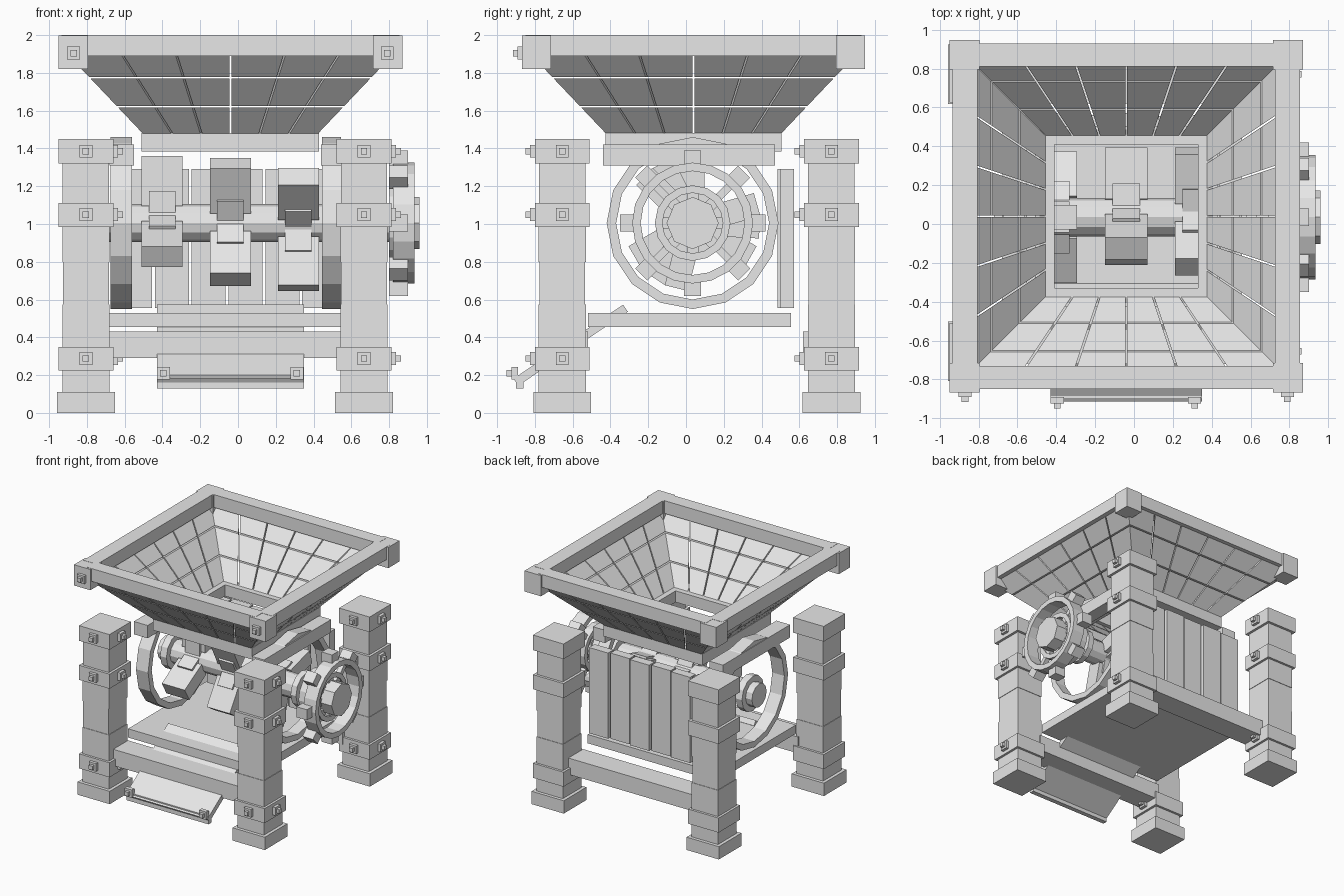
import bpy, bmesh, math
from mathutils import Matrix, Vector

cube = bpy.data.objects.get("Cube")
if cube:
    bpy.data.objects.remove(cube, do_unlink=True)

grey = bpy.data.materials.new("plain_grey")
grey.use_nodes = True
grey.diffuse_color = (0.8, 0.8, 0.8, 1)
grey.node_tree.nodes["Principled BSDF"].inputs["Base Color"].default_value = (0.8, 0.8, 0.8, 1)


def finish(name, bm):
    bmesh.ops.recalc_face_normals(bm, faces=bm.faces)
    mesh = bpy.data.meshes.new(name)
    bm.to_mesh(mesh)
    bm.free()
    mesh.materials.append(grey)
    obj = bpy.data.objects.new(name, mesh)
    bpy.context.collection.objects.link(obj)
    return obj


def box(bm, x, y, z, turn=None):
    """Box from three (low, high) ranges, with an optional matrix."""
    size = Matrix.Diagonal((x[1] - x[0], y[1] - y[0], z[1] - z[0], 1))
    place = Matrix.Translation(((x[0] + x[1]) / 2, (y[0] + y[1]) / 2, (z[0] + z[1]) / 2))
    bmesh.ops.create_cube(bm, size=1, matrix=(turn or Matrix()) @ place @ size)


def bolt(bm, pos, axis):
    """Square washer and nut, sticking out along -y or +x."""
    for half, depth in ((0.034, 0.025), (0.017, 0.05)):
        if axis == "y":
            box(bm, (pos[0] - half, pos[0] + half), (pos[1] - depth, pos[1] + 0.01),
                (pos[2] - half, pos[2] + half))
        else:
            box(bm, (pos[0] - 0.01, pos[0] + depth), (pos[1] - half, pos[1] + half),
                (pos[2] - half, pos[2] + half))


AY, AZ = 0.035, 1.005          # axle line
CX, CY = -0.04, 0.04           # hopper centre


def ring(bm, x0, x1, outer, inner, sides):
    """Ring around the axle line; an inner radius of 0 makes a solid disc."""
    loops = []
    for x, r in ((x0, outer), (x1, outer), (x1, inner), (x0, inner)):
        if r == 0:
            continue
        loops.append([bm.verts.new((x, AY + r * math.sin(math.tau * i / sides),
                                    AZ + r * math.cos(math.tau * i / sides)))
                      for i in range(sides)])
    if inner == 0:
        for loop in loops:
            bm.faces.new(loop)
        pairs = [(0, 1)]
    else:
        pairs = [(0, 1), (1, 2), (2, 3), (3, 0)]
    for a, b in pairs:
        for i in range(sides):
            j = (i + 1) % sides
            bm.faces.new((loops[a][i], loops[a][j], loops[b][j], loops[b][i]))


def radial(angle):
    """Maps local z to a direction at the given angle from +y around the axle."""
    return Matrix.Translation((0, AY, AZ)) @ Matrix.Rotation(math.radians(angle - 90), 4, "X")


# Legs: foot, stacked blocks, collars and bolts
PARTS = ((0, 0.11, 0.153), (0.11, 0.225, 0.125), (0.225, 0.35, 0.145),
         (0.35, 0.575, 0.125), (0.575, 0.8, 0.121), (0.8, 0.985, 0.125),
         (0.985, 1.11, 0.145), (1.11, 1.32, 0.123), (1.32, 1.45, 0.145))
for side, lx in (("right", -0.805), ("left", 0.667)):
    for end, ly in (("front", -0.655), ("back", 0.77)):
        bm = bmesh.new()
        for z0, z1, h in PARTS:
            box(bm, (lx - h, lx + h), (ly - h, ly + h), (z0, z1))
        for z in (0.288, 1.05, 1.385):
            bolt(bm, (lx, ly - 0.145, z), "y")
            bolt(bm, (lx + 0.145, ly, z), "x")
        finish(f"{end}_{side}_leg", bm)

# Hopper rim: four beams, corner blocks and front bolts
bm = bmesh.new()
for s in (-1, 1):
    box(bm, sorted((CX + s * 0.765, CX + s * 0.895)), (CY - 0.8, CY + 0.8), (1.89, 2))
    box(bm, (CX - 0.8, CX + 0.8), sorted((CY + s * 0.77, CY + s * 0.89)), (1.89, 2))
    for t in (-1, 1):
        box(bm, sorted((CX + s * 0.755, CX + s * 0.91)),
            sorted((CY + t * 0.755, CY + t * 0.907)), (1.82, 1.998))
    bolt(bm, (CX + s * 0.83, CY - 0.907, 1.905), "y")
finish("hopper_rim", bm)

# Hopper funnel: four sloped walls of tiles with gaps
bm = bmesh.new()
BANDS = ((1.48, 1.616), (1.624, 1.77), (1.778, 1.9))
GAP = 0.005
for quarter in range(4):
    turn = Matrix.Translation((CX, CY, 0)) @ Matrix.Rotation(quarter * math.pi / 2, 4, "Z")
    for z0, z1 in BANDS:
        for col in range(-3, 3):
            corners = []
            for inset in (0, 0.05):
                for z, edges in ((z0, (col, col + 1)), (z1, (col + 1, col))):
                    r = 0.465 + (z - 1.48) * 0.95 - inset
                    for e in edges:
                        shift = GAP if e == col else -GAP
                        if abs(e) == 3:
                            shift = 0
                        corners.append(bm.verts.new(turn @ Vector((r * e / 3 + shift, -r, z))))
            o, n = corners[:4], corners[4:]
            bm.faces.new(o)
            bm.faces.new(n)
            for i in range(4):
                j = (i + 1) % 4
                bm.faces.new((o[i], o[j], n[j], n[i]))
finish("hopper_funnel", bm)

# Hopper throat: square frame below the funnel
bm = bmesh.new()
for s in (-1, 1):
    box(bm, sorted((CX + s * 0.37, CX + s * 0.47)), (CY - 0.465, CY + 0.465), (1.385, 1.482))
    box(bm, (CX - 0.37, CX + 0.37), sorted((CY + s * 0.37, CY + s * 0.465)), (1.385, 1.482))
finish("hopper_throat", bm)

# End rings with the crossbars that carry the throat
for name, x0, x1 in (("right", -0.675, -0.56), ("left", 0.445, 0.545)):
    bm = bmesh.new()
    ring(bm, x0, x1, 0.455, 0.405, 16)
    finish(f"{name}_end_ring", bm)
    bm = bmesh.new()
    box(bm, (x0 - 0.005, x1 + 0.01), (-0.44, 0.47), (1.31, 1.42))
    finish(f"{name}_crossbar", bm)

# Axle with flanges
bm = bmesh.new()
ring(bm, -0.72, 0.86, 0.1, 0, 12)
ring(bm, -0.66, -0.6, 0.15, 0, 12)
ring(bm, 0.58, 0.63, 0.15, 0, 12)
ring(bm, 0.69, 0.75, 0.2, 0, 16)
finish("axle", bm)

# Hammers: three arms around the axle on each hub
for n, (x, start) in enumerate(((-0.402, 90), (-0.04, 117), (0.32, 136))):
    bm = bmesh.new()
    for k in range(3):
        turn = radial(start + 120 * k)
        box(bm, (x - 0.109, x + 0.109), (-0.063, 0.063), (0.09, 0.355), turn)
        box(bm, (x - 0.07, x + 0.07), (-0.08, 0.08), (0.04, 0.17), turn)
    finish(f"hammer_{n + 1}", bm)

# Drive wheel: rim, cogs, hub and spokes
bm = bmesh.new()
ring(bm, 0.82, 0.935, 0.32, 0.275, 20)
ring(bm, 0.8, 0.87, 0.2, 0.16, 16)
ring(bm, 0.8, 0.96, 0.138, 0, 8)
for k in range(8):
    box(bm, (0.8, 0.9), (-0.045, 0.045), (0.3, 0.385), radial(45 * k))
    box(bm, (0.81, 0.86), (-0.03, 0.03), (0.12, 0.19), radial(45 * k))
    if k % 2:
        box(bm, (0.82, 0.86), (-0.02, 0.02), (0.18, 0.29), radial(45 * k))
finish("drive_wheel", bm)

# Back planks
bm = bmesh.new()
for k in range(6):
    x = -0.635 + 0.195 * k
    d = 0.012 * (k % 2)
    box(bm, (x, x + 0.18), (0.485 + d, 0.56 + d), (0.555, 1.29))
finish("back_planks", bm)

# Floor and the low beams between the legs
bm = bmesh.new()
box(bm, (-0.68, 0.545), (-0.52, 0.555), (0.455, 0.53))
finish("floor", bm)
for name, y0, y1 in (("front", -0.72, -0.52), ("back", 0.62, 0.82)):
    bm = bmesh.new()
    box(bm, (-0.7, 0.56), (y0, y1), (0.29, 0.43))
    finish(f"{name}_beam", bm)

# Chute: sloped plate with a bolted lip
bm = bmesh.new()
slope = Matrix.Translation((0, -0.62, 0.355)) @ Matrix.Rotation(math.radians(34), 4, "X")
box(bm, (-0.43, 0.35), (-0.34, 0.36), (-0.025, 0.02), slope)
box(bm, (-0.43, 0.35), (-0.9, -0.86), (0.13, 0.2))
for x in (-0.395, 0.312):
    bolt(bm, (x, -0.9, 0.21), "y")
finish("chute", bm)
